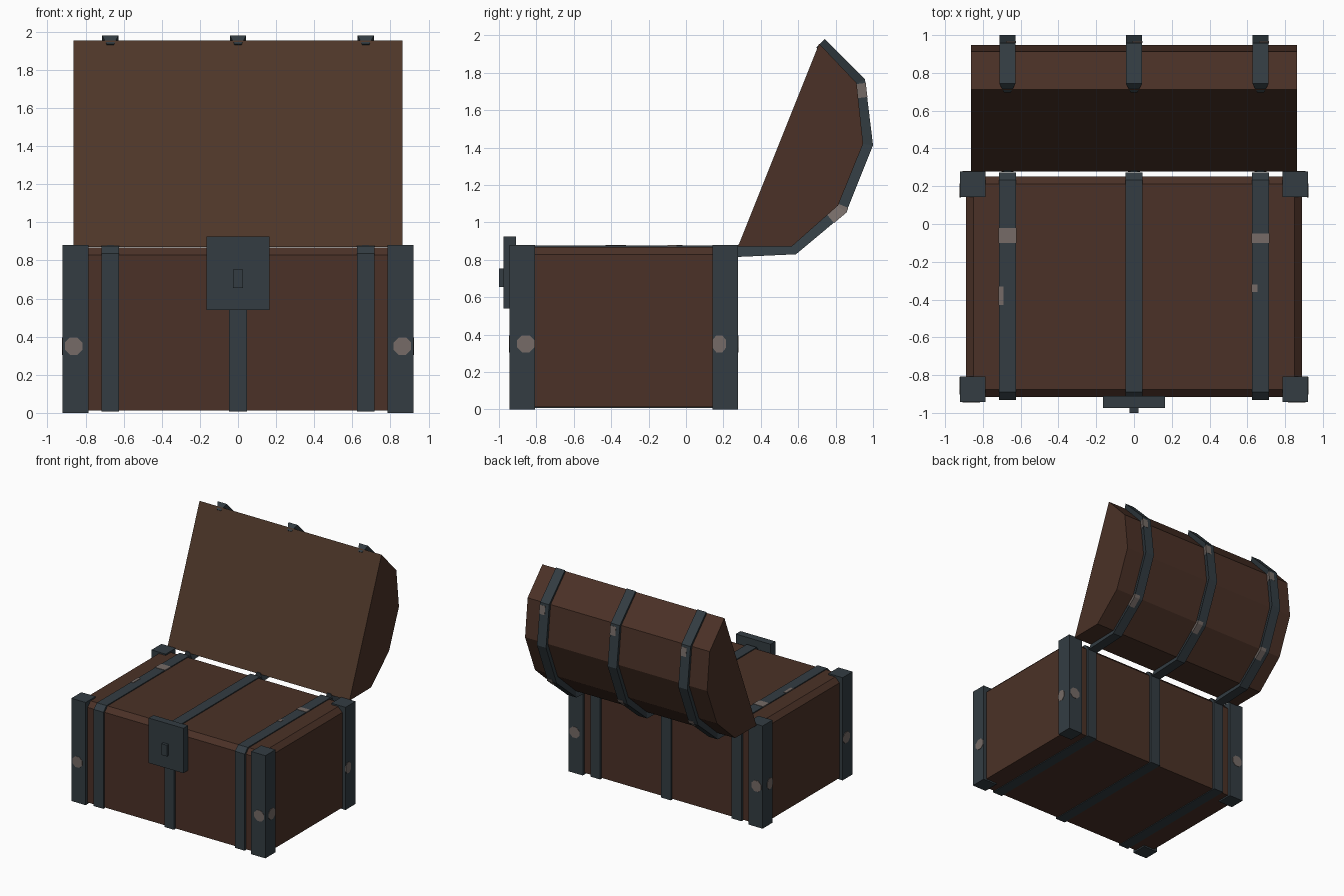
import bpy, bmesh
from math import radians
from mathutils import Vector, Matrix

if "Cube" in bpy.data.objects:
    bpy.data.objects.remove(bpy.data.objects["Cube"])


def material(name, rgb):
    m = bpy.data.materials.new(name)
    m.use_nodes = True
    m.diffuse_color = (*rgb, 1)
    m.node_tree.nodes["Principled BSDF"].inputs["Base Color"].default_value = (*rgb, 1)
    return m


wood = material("dark_wood", (0.070, 0.031, 0.020))
lining = material("lid_inner_wood", (0.075, 0.037, 0.022))
iron = material("blue_grey_iron", (0.033, 0.046, 0.055))
worn = material("worn_metal", (0.180, 0.148, 0.135))


def finish(bm, name, *mats):
    bmesh.ops.recalc_face_normals(bm, faces=bm.faces)
    mesh = bpy.data.meshes.new(name)
    bm.to_mesh(mesh)
    bm.free()
    for m in mats:
        mesh.materials.append(m)
    ob = bpy.data.objects.new(name, mesh)
    bpy.context.collection.objects.link(ob)
    return ob


def box_bm(lo, hi):
    lo, hi = Vector(lo), Vector(hi)
    bm = bmesh.new()
    bmesh.ops.create_cube(bm, size=1, matrix=Matrix.Translation((lo + hi) / 2)
                          @ Matrix.Diagonal((*(hi - lo), 1)))
    return bm


def box(name, lo, hi, mat):
    return finish(box_bm(lo, hi), name, mat)


def prism_bm(half_width, outline, x=0):
    """Extrude a (y, z) outline along x."""
    bm = bmesh.new()
    face = bm.faces.new([bm.verts.new((x - half_width, y, z)) for y, z in outline])
    out = bmesh.ops.extrude_face_region(bm, geom=[face])["geom"]
    verts = [g for g in out if isinstance(g, bmesh.types.BMVert)]
    bmesh.ops.translate(bm, verts=verts, vec=(2 * half_width, 0, 0))
    return bm


def sweep(name, x, path, section, mat):
    """Sweep an (x, depth) section along a (y, z) path with mitred bends."""
    pts = [Vector(p) for p in path]
    normals = [Vector((a.y - b.y, b.x - a.x)).normalized() for a, b in zip(pts, pts[1:])]
    bm = bmesh.new()
    rings = []
    for i, p in enumerate(pts):
        a, b = normals[max(i - 1, 0)], normals[min(i, len(normals) - 1)]
        mitre = (a + b) / (1 + a.dot(b))
        spots = [(sx, p + mitre * depth) for sx, depth in section]
        rings.append([bm.verts.new((x + sx, q.x, q.y)) for sx, q in spots])
    n = len(section)
    for r, s in zip(rings, rings[1:]):
        for i in range(n):
            j = (i + 1) % n
            bm.faces.new((r[i], r[j], s[j], s[i]))
    bm.faces.new(rings[0])
    bm.faces.new(rings[-1])
    return finish(bm, name, mat)


def spot(name, centre, axis, mat, width=1.0):
    """Thin octagonal wear mark facing along x or y."""
    turn = Matrix.Rotation(radians(90), 4, "Y" if axis == "x" else "X")
    shape = Matrix.Diagonal((1, width, 1, 1) if axis == "x" else (width, 1, 1, 1))
    bm = bmesh.new()
    bmesh.ops.create_cone(bm, cap_ends=True, segments=8, radius1=0.05, radius2=0.05, depth=0.006,
                          matrix=Matrix.Translation(centre) @ shape @ turn
                          @ Matrix.Rotation(radians(22.5), 4, "Z"))
    return finish(bm, name, mat)


# Chest body with chamfered top rim
TOP = 0.868
bm = box_bm((-0.89, -0.915, 0.013), (0.89, 0.252, TOP))
rim = [e for e in bm.edges if all(v.co.z > TOP - 0.01 for v in e.verts)]
bmesh.ops.bevel(bm, geom=rim, offset=0.04, segments=1, affect="EDGES")
finish(bm, "chest_body", wood)

# Corner posts with worn spots on the outward faces
for side, sx in (("right", -1), ("left", 1)):
    for end, y0, y1, outer, mid, w in (("front", -0.943, -0.807, -0.943, -0.857, 1),
                                       ("back", 0.142, 0.277, 0.277, 0.178, 0.8)):
        xs = sorted((sx * 0.785, sx * 0.92))
        box(f"{end}_{side}_post", (xs[0], y0, 0), (xs[1], y1, 0.88), iron)
        spot(f"{end}_{side}_post_wear", (sx * 0.862, outer, 0.35), "y", worn)
        spot(f"{end}_{side}_post_side_wear", (sx * 0.92, mid, 0.35), "x", worn, w)

# Lid: solid half barrel standing open
lid = [(0.278, 0.870), (0.567, 0.872), (0.813, 1.09),
       (0.947, 1.42), (0.912, 1.745), (0.712, 1.955)]
bm = prism_bm(0.863, lid)
bmesh.ops.recalc_face_normals(bm, faces=bm.faces)
for f in bm.faces:
    f.material_index = int(f.normal.y < -0.5)
finish(bm, "lid", wood, lining)

# Iron straps around body and lid
body_strap = [(-0.932, 0.007), (0.272, 0.007), (0.272, 0.835), (0.232, 0.876),
              (-0.89, 0.876), (-0.932, 0.835)]
lid_strap = [(0.278, 0.815), (0.588, 0.829), (0.856, 1.053),
             (1.0, 1.412), (0.957, 1.765), (0.743, 1.98)]
strap_section = [(-0.043, 0), (0.043, 0), (0.018, 0.065), (-0.018, 0.065)]
wear_section = [(-0.008, -0.002), (0.045, -0.002), (0.02, 0.063), (-0.008, 0.063)]
for name, x in (("right", -0.67), ("middle", 0), ("left", 0.67)):
    finish(prism_bm(0.046, body_strap, x), f"{name}_body_strap", iron)
    sweep(f"{name}_lid_strap", x, lid_strap, strap_section, iron)
    sweep(f"{name}_lid_wear_upper", x, [(0.968, 1.67), (0.959, 1.745)], wear_section, worn)
    sweep(f"{name}_lid_wear_lower", x, [(0.79, 0.998), (0.856, 1.053), (0.866, 1.078)],
          wear_section, worn)

# Worn plates on top of the body straps
for i, (x0, x1, y0, y1) in enumerate(((-0.718, -0.622, -0.10, -0.02), (-0.718, -0.692, -0.43, -0.33),
                                      (0.622, 0.718, -0.10, -0.05), (0.622, 0.655, -0.36, -0.32))):
    box(f"top_strap_wear_{i + 1}", (x0, y0, 0.872), (x1, y1, 0.879), worn)

# Lock plate and latch
box("lock_plate", (-0.165, -0.975, 0.54), (0.165, -0.91, 0.925), iron)
box("lock_latch", (-0.025, -1.0, 0.655), (0.025, -0.97, 0.752), iron)
